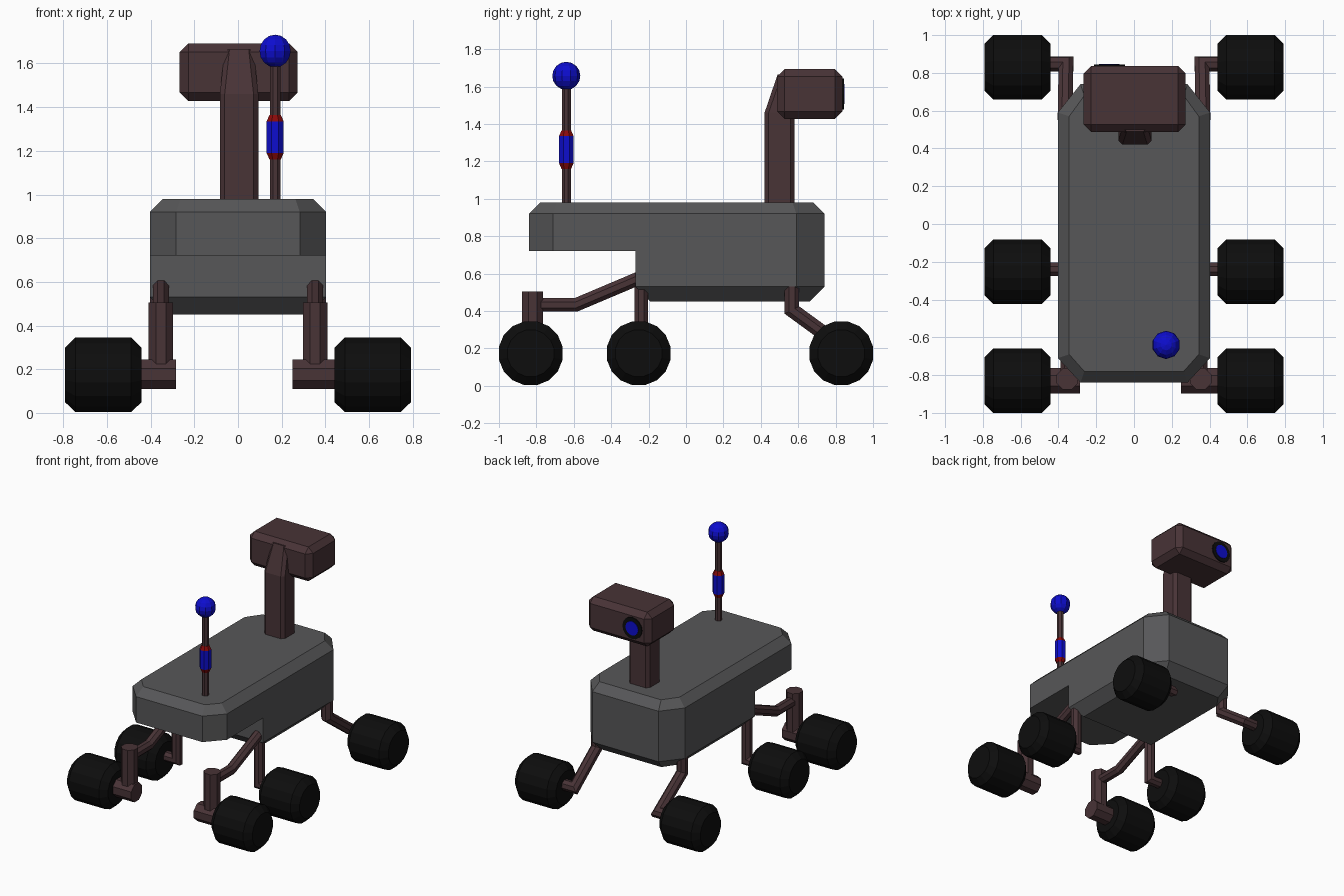
import bpy, bmesh, math
from mathutils import Vector

if "Cube" in bpy.data.objects:
    bpy.data.objects.remove(bpy.data.objects["Cube"])


def material(name, rgb):
    m = bpy.data.materials.new(name)
    m.diffuse_color = (*rgb, 1)
    m.use_nodes = True
    m.node_tree.nodes["Principled BSDF"].inputs["Base Color"].default_value = m.diffuse_color
    return m


GREY = material("hull grey", (0.095, 0.095, 0.098))
BROWN = material("dusky brown", (0.065, 0.033, 0.037))
BLACK = material("tyre black", (0.004, 0.004, 0.004))
BLUE = material("signal blue", (0.004, 0.004, 0.62))
RED = material("collar red", (0.25, 0.003, 0.003))


def finish(bm, name, mat):
    bmesh.ops.remove_doubles(bm, verts=bm.verts, dist=0.0005)
    bmesh.ops.recalc_face_normals(bm, faces=bm.faces)
    me = bpy.data.meshes.new(name)
    bm.to_mesh(me)
    bm.free()
    me.materials.append(mat)
    ob = bpy.data.objects.new(name, me)
    bpy.context.collection.objects.link(ob)
    return ob


def loft(bm, rings, start=True, end=True):
    """Skin a list of equal-length point rings."""
    vs = [[bm.verts.new(p) for p in r] for r in rings]
    n = len(vs[0])
    for a, b in zip(vs, vs[1:]):
        for i in range(n):
            bm.faces.new((a[i], a[(i + 1) % n], b[(i + 1) % n], b[i]))
    if start:
        bm.faces.new(vs[0])
    if end:
        bm.faces.new(vs[-1])


def cut_rect(z, hx, y0, y1, c0, c1, cx=0):
    """Horizontal rectangle with corners cut by c0 (at y0) and c1 (at y1)."""
    (ax, ay), (bx, by) = c0, c1
    pts = [(-hx + ax, y0), (hx - ax, y0), (hx, y0 + ay), (hx, y1 - by),
           (hx - bx, y1), (-hx + bx, y1), (-hx, y1 - by), (-hx, y0 + ay)]
    return [Vector((x + cx, y, z)) for x, y in pts]


def lathe(name, mat, profile, centre, axis, sides):
    """Turn (radius, offset) pairs around the x or z axis through centre."""
    rings = []
    for r, t in profile:
        ring = []
        for i in range(sides):
            a = 2 * math.pi * (i + 0.5) / sides
            u, v = r * math.cos(a), r * math.sin(a)
            ring.append(Vector(centre) + Vector((t, u, v) if axis == "x" else (u, v, t)))
        rings.append(ring)
    bm = bmesh.new()
    loft(bm, rings)
    return finish(bm, name, mat)


def tube(name, mat, path, radius, sides=8):
    """Sweep a regular polygon along a path with mitred bends."""
    pts = [Vector(p) for p in path]
    dirs = [(b - a).normalized() for a, b in zip(pts, pts[1:])]
    u = dirs[0].cross(Vector((1, 0, 0))).normalized()
    v = dirs[0].cross(u)
    angles = [2 * math.pi * (i + 0.5) / sides for i in range(sides)]
    rings = [[pts[0] + radius * (math.cos(a) * u + math.sin(a) * v) for a in angles]]
    for i, d in enumerate(dirs):
        n = d + dirs[i + 1] if i + 1 < len(dirs) else d
        rings.append([p + d * ((pts[i + 1] - p).dot(n) / d.dot(n)) for p in rings[-1]])
    bm = bmesh.new()
    loft(bm, rings)
    return finish(bm, name, mat)


# Hull: long chamfered deck with a deeper belly behind the step
NO, FRONT, BACK = (0, 0), (0.12, 0.13), (0.12, 0.15)
W, STEP = 0.403, -0.27
bm = bmesh.new()
loft(bm, [cut_rect(0.72, W, -0.84, 0.74, FRONT, BACK),
          cut_rect(0.92, W, -0.84, 0.74, FRONT, BACK),
          cut_rect(0.98, W - 0.06, -0.78, 0.68, (0.08, 0.09), (0.08, 0.11))], start=False)
loft(bm, [cut_rect(0.45, W - 0.08, STEP + 0.08, 0.66, NO, (0.07, 0.10)),
          cut_rect(0.53, W, STEP, 0.74, NO, BACK),
          cut_rect(0.72, W, STEP, 0.74, NO, BACK)], end=False)
loft(bm, [cut_rect(0.72, W, -0.84, STEP, FRONT, NO)], end=False)
finish(bm, "hull", GREY)

# Mast leaning back into the camera head
bm = bmesh.new()
C = (0.022, 0.022)
loft(bm, [cut_rect(0.96, 0.088, 0.42, 0.58, C, C, 0.005),
          cut_rect(1.46, 0.088, 0.42, 0.58, C, C, 0.005),
          cut_rect(1.665, 0.066, 0.49, 0.58, C, C, 0.005)])
finish(bm, "mast", BROWN)

# Camera head: chamfered box
bm = bmesh.new()
bmesh.ops.create_cube(bm, size=1)
for v in bm.verts:
    v.co = Vector((v.co.x * 0.54 + 0.003, v.co.y * 0.35 + 0.662, v.co.z * 0.265 + 1.56))
bmesh.ops.bevel(bm, geom=bm.edges[:], offset=0.04, segments=1, affect="EDGES")
finish(bm, "camera_head", BROWN)

# Camera lens on the rear face: black rim with a blue glass
for name, mat, r, y in (("lens_rim", BLACK, 0.083, 0.844), ("lens_glass", BLUE, 0.054, 0.848)):
    bm = bmesh.new()
    loft(bm, [[Vector((-0.13 + r * math.cos(a), yy, 1.56 + r * math.sin(a)))
               for a in (2 * math.pi * i / 16 for i in range(16))] for yy in (0.836, y)])
    finish(bm, name, mat)

# Antenna: rod, blue sleeve, red collars, ball
A = (0.17, -0.64, 0)
lathe("antenna_rod", BROWN, [(0.026, 0.96), (0.026, 1.62)], A, "z", 8)
lathe("antenna_sleeve", BLUE, [(0.042, 1.19), (0.042, 1.335)], A, "z", 8)
lathe("antenna_collar_low", RED, [(0.028, 1.16), (0.042, 1.19)], A, "z", 8)
lathe("antenna_collar_high", RED, [(0.042, 1.335), (0.028, 1.365)], A, "z", 8)
bm = bmesh.new()
bmesh.ops.create_uvsphere(bm, u_segments=10, v_segments=8, radius=0.075)
bmesh.ops.translate(bm, verts=bm.verts, vec=(0.17, -0.64, 1.657))
finish(bm, "antenna_ball", BLUE)

# Wheels and suspension on both sides
for s, side in ((-1, "left"), (1, "right")):
    for y, place in ((-0.83, "front"), (-0.253, "middle"), (0.83, "back")):
        lathe(f"{place}_wheel_{side}", BLACK,
              [(0.127, -0.175), (0.174, -0.128), (0.174, 0.128), (0.127, 0.175)],
              (s * 0.617, y, 0.174), "x", 16)

    # Front leg: upright post, thick axle and cranked arm into the belly
    x = s * 0.353
    lathe(f"front_post_{side}", BROWN, [(0.061, 0.2), (0.061, 0.505)], (x, -0.82, 0), "z", 8)
    inner = 0.285 if s < 0 else 0.25
    lathe(f"front_axle_{side}", BROWN, [(0.073, s * inner), (0.073, s * 0.47)],
          (0, -0.83, 0.176), "x", 8)
    tube(f"front_arm_{side}", BROWN, [(x, -0.8, 0.432), (x, -0.59, 0.432),
                                      (x, -0.24, 0.58)], 0.039)

    # Middle leg: straight down, then out to the wheel
    tube(f"middle_leg_{side}", BROWN, [(x, -0.24, 0.53), (x, -0.24, 0.19),
                                       (s * 0.47, -0.24, 0.19)], 0.039)

    # Back leg: down, slanting backwards, then out to the wheel
    tube(f"back_leg_{side}", BROWN, [(s * 0.365, 0.566, 0.53), (s * 0.365, 0.566, 0.405),
                                     (s * 0.36, 0.847, 0.2), (s * 0.47, 0.847, 0.2)], 0.042)
